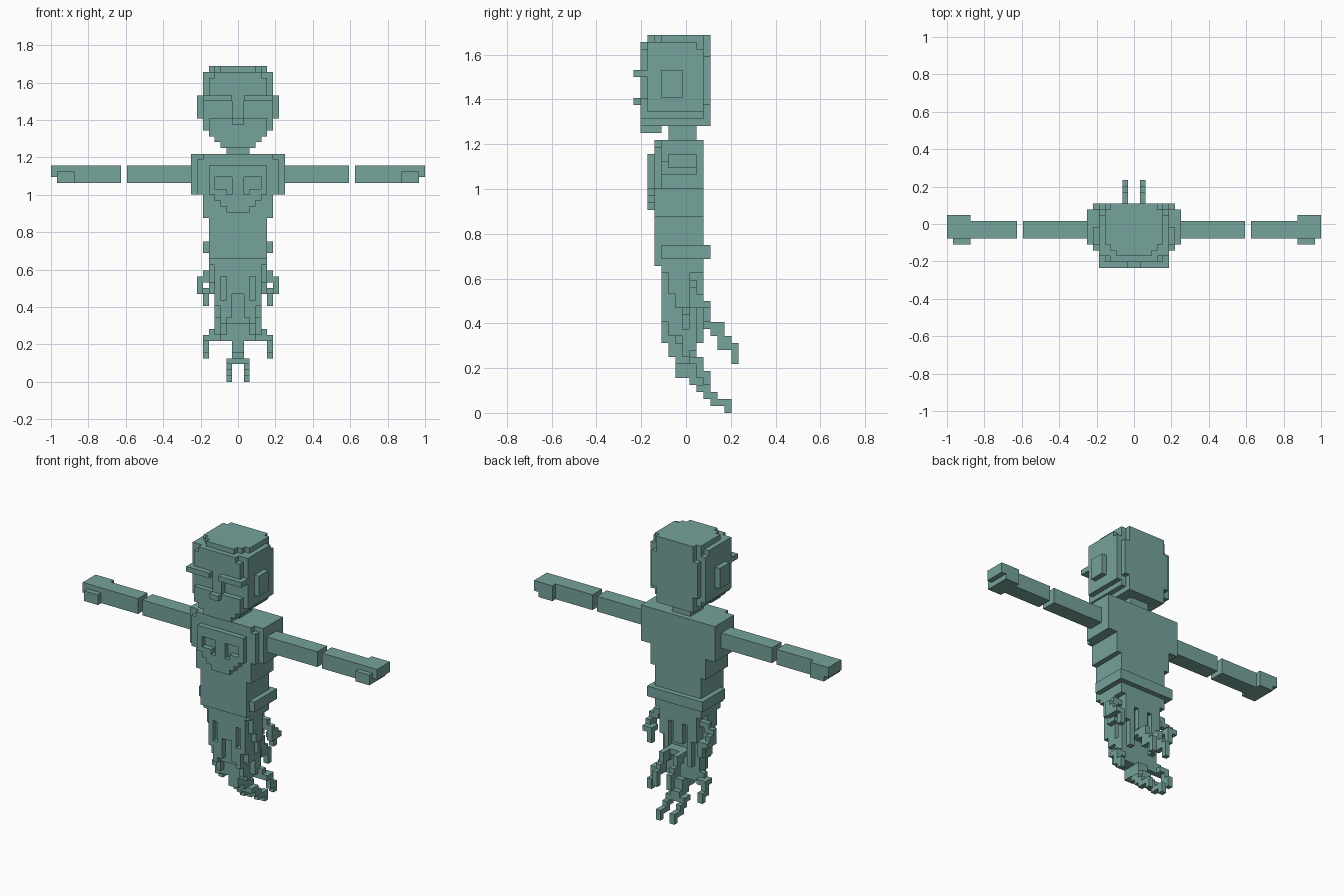
import bpy, bmesh
from mathutils import Vector

if "Cube" in bpy.data.objects:
    bpy.data.objects.remove(bpy.data.objects["Cube"])

U = 1 / 32  # edge length of one block

mat = bpy.data.materials.new("grey teal")
mat.diffuse_color = (0.18, 0.36, 0.33, 1)
mat.use_nodes = True
mat.node_tree.nodes["Principled BSDF"].inputs["Base Color"].default_value = mat.diffuse_color


def box(x0, x1, y0, y1, z0, z1, sides=(1, -1)):
    """Blocks filling a range, repeated on the listed sides of x = 0."""
    out = set()
    for s in sides:
        for x in range(x0, x1):
            for y in range(y0, y1):
                for z in range(z0, z1):
                    out.add((x if s > 0 else -x - 1, y, z))
    return out


def boxes(*ranges):
    return set().union(*(box(*r) for r in ranges))


def build(name, cells):
    """Make an object from the exposed faces of a set of blocks."""
    bm = bmesh.new()
    verts = {}

    def vert(p):
        if p not in verts:
            verts[p] = bm.verts.new((p[0] * U, (p[1] - 0.5) * U, p[2] * U))
        return verts[p]

    for c in cells:
        for axis in range(3):
            a, b = (axis + 1) % 3, (axis + 2) % 3
            for d in (0, 1):
                n = list(c)
                n[axis] += 2 * d - 1
                if tuple(n) in cells:
                    continue
                loop = []
                for i, j in ((0, 0), (1, 0), (1, 1), (0, 1)):
                    p = list(c)
                    p[axis] += d
                    p[a] += i
                    p[b] += j
                    loop.append(vert(tuple(p)))
                bm.faces.new(loop if d else loop[::-1])
    me = bpy.data.meshes.new(name)
    bm.to_mesh(me)
    bm.free()
    me.materials.append(mat)
    ob = bpy.data.objects.new(name, me)
    bpy.context.collection.objects.link(ob)


# head: rows narrowing to the chin, with trimmed corners
head = boxes((0, 6, -5, 3, 43, 53), (0, 5, -6, 4, 43, 53),
             (0, 5, -6, 3, 42, 43), (0, 4, -6, 4, 42, 43),
             (0, 4, -6, 4, 41, 42), (0, 3, -6, -3, 40, 41),
             (0, 5, -3, 3, 53, 54), (0, 4, -4, 4, 53, 54), (0, 3, -5, 4, 53, 54))
head -= boxes((4, 6, 3, 4, 51, 54), (4, 6, 3, 4, 42, 44), (5, 6, 2, 4, 52, 54),
              (4, 6, -6, -5, 52, 54))
head -= box(1, 5, -6, -5, 45, 48)                       # eye sockets
head |= box(5, 6, -6, -5, 48, 49)
build("head", head)
build("brows", box(1, 6, -7, -6, 48, 49))
build("nose", box(0, 1, -7, -6, 44, 45))
build("ears", box(6, 7, -3, 0, 45, 49))
build("neck", box(0, 2, -2, 2, 39, 41))

# torso with shoulders, waist and belt
torso = boxes((0, 7, -4, 3, 32, 39), (7, 8, -3, 3, 32, 39),
              (0, 6, -4, 3, 28, 32), (0, 5, -4, 3, 21, 28))
torso -= box(6, 8, -4, -3, 38, 39)
build("torso", torso)
build("belt", boxes((5, 6, -3, 4, 22, 24), (0, 5, 3, 4, 22, 24)))

# raised chest plate with two hollows
chest = boxes((0, 5, -5, -4, 32, 37), (0, 4, -5, -4, 31, 32),
              (0, 3, -5, -4, 30, 31), (0, 2, -5, -4, 29, 30))
chest -= boxes((1, 4, -5, -4, 33, 35), (1, 2, -5, -4, 32, 33))
build("chest_plate", chest)

# arms: upper and lower halves with a gap, hand and thumb
for side, label in ((1, "left"), (-1, "right")):
    s = (side,)
    build(label + "_upper_arm", box(8, 19, -2, 1, 34, 37, s))
    build(label + "_forearm", box(20, 31, -2, 1, 34, 37, s)
          | box(28, 32, -2, 2, 35, 37, s) | box(28, 31, -2, 2, 34, 35, s)
          | box(28, 31, -3, -2, 34, 36, s))

# ragged lower body: a tapering core
build("tail_core", boxes((0, 5, -3, 3, 20, 21), (0, 4, -3, 3, 18, 20),
                         (0, 3, -2, 2, 14, 18), (0, 2, -2, 2, 10, 14),
                         (0, 2, -1, 2, 7, 10), (0, 1, -1, 2, 5, 7)))

# front and side strands hanging around the core
build("front_strands", boxes((1, 2, -3, -2, 11, 18), (3, 4, -3, -2, 13, 18),
                             (0, 1, -3, -2, 15, 18), (2, 3, -3, -2, 10, 14),
                             (2, 3, -2, -1, 8, 11)))
build("side_strands", boxes((3, 4, -2, 0, 11, 18), (4, 5, -1, 1, 15, 20),
                            (3, 4, 0, 1, 8, 12), (2, 3, -1, 2, 7, 10),
                            (3, 4, 1, 2, 12, 18), (4, 5, -2, -1, 17, 20)))
build("back_strands", boxes((0, 1, 2, 3, 14, 18), (2, 3, 2, 3, 10, 18),
                            (3, 4, 2, 3, 15, 18)))

# curled wisps on the outside
build("upper_wisps", boxes((4, 6, 1, 2, 18, 19), (5, 7, 1, 2, 17, 18),
                           (6, 7, 1, 3, 15, 17), (5, 7, 2, 4, 15, 16),
                           (5, 6, 3, 4, 13, 15)))
build("lower_wisps", boxes((3, 4, 1, 2, 7, 12), (4, 5, 1, 2, 7, 9),
                           (4, 6, 1, 3, 7, 8), (5, 6, 2, 3, 6, 8),
                           (5, 6, 2, 4, 5, 6), (5, 6, 3, 4, 4, 5)))

# two pairs of trailing tips at the back
build("upper_tips", boxes((0, 2, 2, 4, 12, 13), (1, 2, 3, 6, 12, 13),
                          (1, 2, 4, 6, 11, 12), (1, 2, 5, 7, 10, 11),
                          (1, 2, 5, 8, 9, 10), (1, 2, 7, 8, 7, 9)))
build("lower_tips", boxes((0, 1, 1, 3, 4, 7), (0, 1, 2, 4, 3, 5),
                          (1, 2, 2, 4, 3, 4), (1, 2, 3, 5, 2, 3),
                          (1, 2, 4, 7, 1, 2), (1, 2, 6, 7, 0, 1)))
